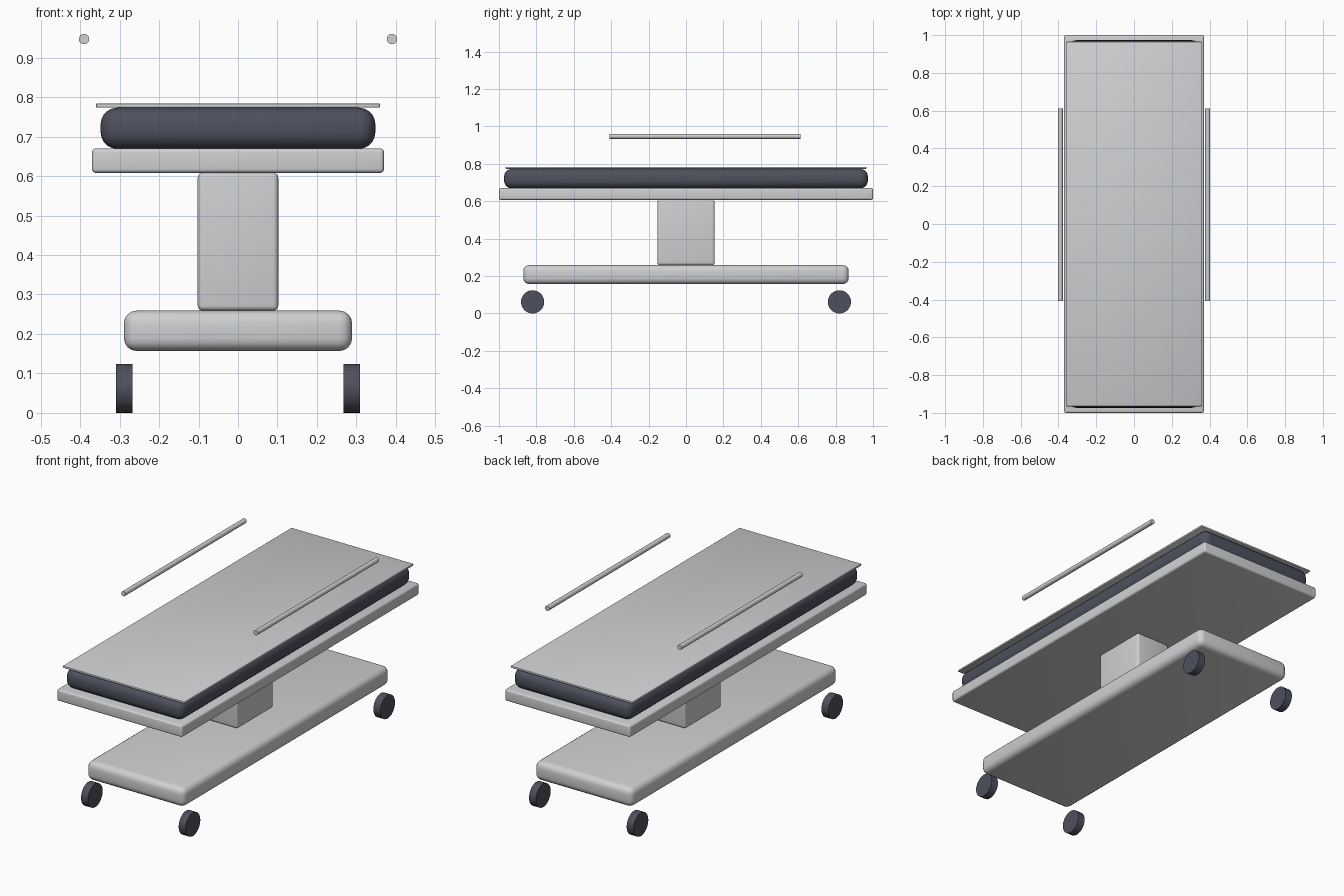
import bpy
import math

cube = bpy.data.objects.get("Cube")
if cube:
    bpy.data.objects.remove(cube, do_unlink=True)


def material(name, colour):
    mat = bpy.data.materials.new(name)
    mat.use_nodes = True
    mat.diffuse_color = (*colour, 1)
    mat.node_tree.nodes["Principled BSDF"].inputs["Base Color"].default_value = (*colour, 1)
    return mat


pale = material("pale grey", (0.62, 0.63, 0.64))
dark = material("dark slate", (0.075, 0.082, 0.11))


def finish(name, mat, bevel, segments):
    obj = bpy.context.object
    obj.name = obj.data.name = name
    obj.data.materials.append(mat)
    bpy.ops.object.transform_apply(location=False, rotation=True, scale=True)
    if bevel:
        mod = obj.modifiers.new("rounded edges", "BEVEL")
        mod.width = bevel
        mod.segments = segments
        mod.limit_method = "ANGLE"
        bpy.ops.object.modifier_apply(modifier=mod.name)
    bpy.ops.object.shade_smooth_by_angle(angle=math.radians(35))
    return obj


def slab(name, half_x, half_y, low, high, mat, bevel, segments=4):
    bpy.ops.mesh.primitive_cube_add(size=2, location=(0, 0, (low + high) / 2))
    bpy.context.object.scale = (half_x, half_y, (high - low) / 2)
    return finish(name, mat, bevel, segments)


def rod(name, radius, length, location, rotation, mat, sides):
    bpy.ops.mesh.primitive_cylinder_add(vertices=sides, radius=radius, depth=length,
                                        location=location, rotation=rotation)
    return finish(name, mat, 0, 1)


# Stacked body, from the floor up
slab("base", 0.289, 0.87, 0.157, 0.259, pale, 0.032)
slab("lift_column", 0.102, 0.153, 0.259, 0.608, pale, 0.013)
slab("bed_deck", 0.37, 1.0, 0.608, 0.67, pale, 0.01)
slab("mattress", 0.348, 0.973, 0.669, 0.773, dark, 0.042, 5)
slab("sheet", 0.36, 0.965, 0.773, 0.784, pale, 0.004, 2)

# Side rails and wheels, mirrored
quarter = math.pi / 2
for side, sign in (("left", 1), ("right", -1)):
    rod(f"{side}_rail", 0.013, 1.02, (sign * 0.39, 0.102, 0.947), (quarter, 0, 0), pale, 24)
    for end, y in (("front", -0.82), ("back", 0.82)):
        rod(f"{end}_{side}_wheel", 0.062, 0.041, (sign * 0.288, y, 0.062),
            (0, quarter, 0), dark, 32)
